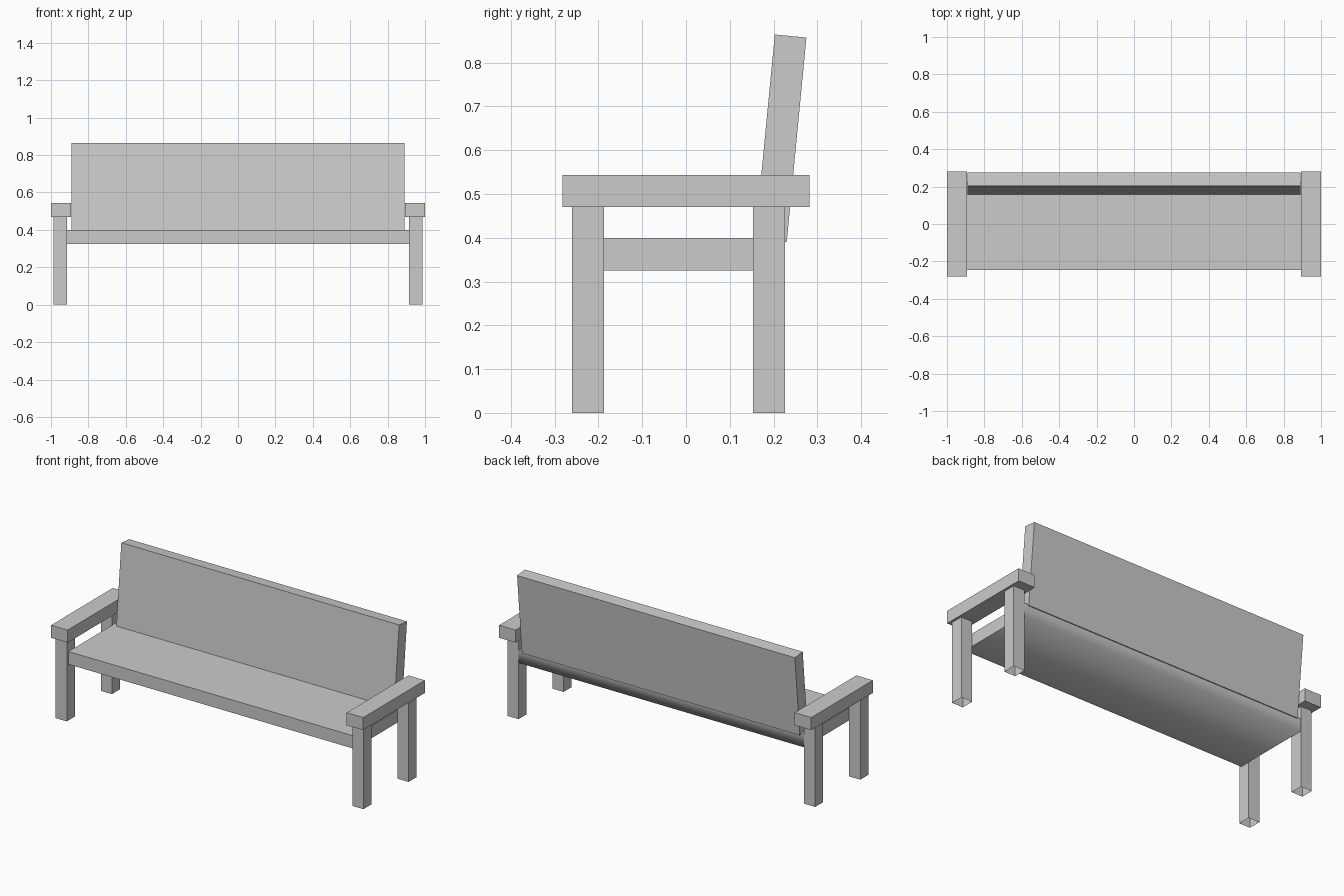
import bpy, bmesh
from math import radians
from mathutils import Vector

if "Cube" in bpy.data.objects:
    bpy.data.objects.remove(bpy.data.objects["Cube"])


def box(name, lo, hi, tilt=0.0, open_ends=False, smooth_under=False):
    """Box between two corners; optional tilt about x, open z ends, soft lower back edge."""
    lo, hi = Vector(lo), Vector(hi)
    size = hi - lo
    bm = bmesh.new()
    bmesh.ops.create_cube(bm, size=1)
    bmesh.ops.scale(bm, vec=size, verts=bm.verts)
    bm.normal_update()
    if open_ends:
        ends = [f for f in bm.faces if abs(f.normal.z) > 0.9]
        bmesh.ops.delete(bm, geom=ends, context='FACES_ONLY')
    if smooth_under:
        for f in bm.faces:
            f.smooth = f.normal.z < -0.9 or f.normal.y > 0.9
        for e in bm.edges:
            e.smooth = all(f.smooth for f in e.link_faces)
    mesh = bpy.data.meshes.new(name)
    bm.to_mesh(mesh)
    bm.free()
    ob = bpy.data.objects.new(name, mesh)
    ob.location = (lo + hi) / 2
    ob.rotation_euler.x = tilt
    bpy.context.collection.objects.link(ob)
    return ob


# Seat plank, shaded softly from underside into back edge
box("seat", (-0.915, -0.245, 0.325), (0.915, 0.224, 0.399), smooth_under=True)

# Reclined backrest
cy, cz, t, h = 0.2165, 0.6275, 0.0725, 0.469
box("backrest", (-0.89, cy - t / 2, cz - h / 2), (0.89, cy + t / 2, cz + h / 2),
    tilt=radians(-5.5))

# Hollow legs and armrests on both sides
for side, s in (("left", -1), ("right", 1)):
    x0, x1 = sorted((s * 0.915, s * 0.986))
    box(f"front_leg_{side}", (x0, -0.26, 0), (x1, -0.187, 0.47), open_ends=True)
    box(f"back_leg_{side}", (x0, 0.153, 0), (x1, 0.226, 0.47), open_ends=True)
    x0, x1 = sorted((s * 0.894, s * 1.0))
    box(f"armrest_{side}", (x0, -0.282, 0.47), (x1, 0.282, 0.543))
